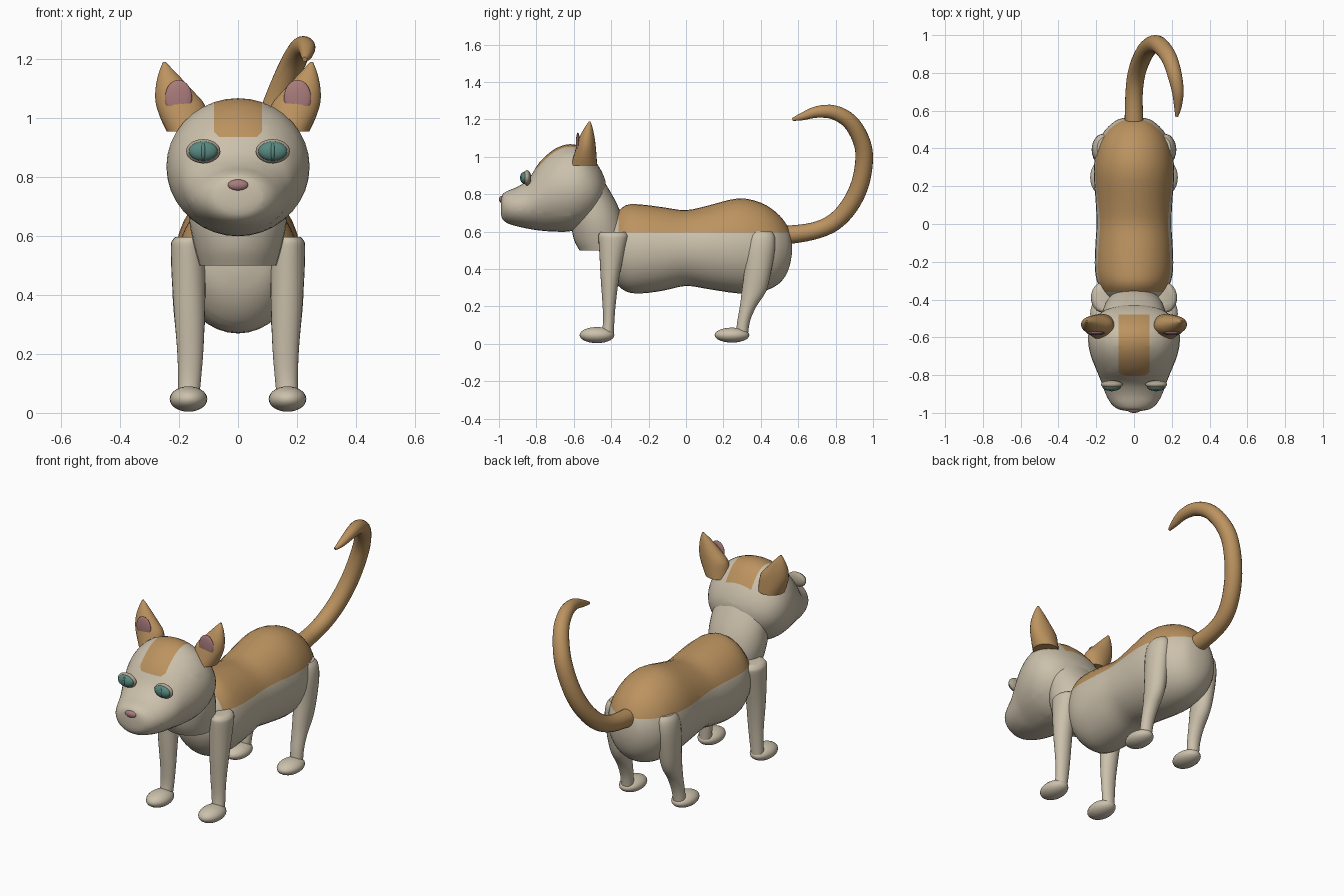
import bpy, bmesh, math
from mathutils import Vector

if "Cube" in bpy.data.objects:
    bpy.data.objects.remove(bpy.data.objects["Cube"])


def mat(name, col):
    m = bpy.data.materials.new(name)
    m.diffuse_color = (*col, 1)
    m.use_nodes = True
    m.node_tree.nodes["Principled BSDF"].inputs["Base Color"].default_value = m.diffuse_color
    return m


CREAM = mat("cream", (0.60, 0.53, 0.41))
GINGER = mat("ginger", (0.50, 0.29, 0.115))
TEAL = mat("teal", (0.10, 0.25, 0.22))
LID = mat("eyelid_tan", (0.42, 0.36, 0.27))
ROSE = mat("rose", (0.40, 0.20, 0.20))


def spline(rows, steps):
    """Smoothly interpolate rows of numbers (Catmull-Rom)."""
    rows = [Vector(r) for r in rows]
    p = [rows[0] * 2 - rows[1]] + rows + [rows[-1] * 2 - rows[-2]]
    out = []
    for i in range(1, len(p) - 2):
        a, b, c, d = p[i - 1:i + 3]
        for s in range(steps):
            t = s / steps
            out.append(0.5 * (b * 2 + (c - a) * t + (a * 2 - b * 5 + c * 4 - d) * t * t
                              + (b * 3 - a - c * 3 + d) * t ** 3))
    return out + [rows[-1]]


def finish(name, bm, mats, angle=50):
    bmesh.ops.recalc_face_normals(bm, faces=bm.faces[:])
    me = bpy.data.meshes.new(name)
    bm.to_mesh(me)
    bm.free()
    for m in mats:
        me.materials.append(m)
    ob = bpy.data.objects.new(name, me)
    bpy.context.collection.objects.link(ob)
    bpy.ops.object.select_all(action='DESELECT')
    ob.select_set(True)
    bpy.context.view_layer.objects.active = ob
    bpy.ops.object.shade_smooth_by_angle(angle=math.radians(angle))
    return ob


def skin(rings):
    """Join equal rings of points into a closed tube."""
    bm = bmesh.new()
    vs = [[bm.verts.new(p) for p in r] for r in rings]
    n = len(vs[0])
    for a, b in zip(vs, vs[1:]):
        for i in range(n):
            j = (i + 1) % n
            bm.faces.new((a[i], a[j], b[j], b[i]))
    bm.faces.new(vs[0])
    bm.faces.new(vs[-1])
    return bm


def circle(n):
    return [(math.cos(2 * math.pi * i / n), math.sin(2 * math.pi * i / n)) for i in range(n)]


def loft_y(rows, n=36, steps=3):
    """Rows: y, top z, bottom z, half width."""
    return skin([[(c * w, y, (t + b) / 2 + s * (t - b) / 2) for c, s in circle(n)]
                 for y, t, b, w in spline(rows, steps)])


def loft_z(rows, side=1, n=24, steps=3):
    """Rows: z, x, y, half width, half depth."""
    return skin([[(side * (x + c * rx), y + s * ry, z) for c, s in circle(n)]
                 for z, x, y, rx, ry in spline(rows, steps)])


def cut(bm, co, no):
    bmesh.ops.bisect_plane(bm, geom=bm.verts[:] + bm.edges[:] + bm.faces[:],
                           plane_co=co, plane_no=no, dist=1e-5)


def paint(bm, rule):
    for f in bm.faces:
        f.material_index = int(rule(f.calc_center_median()))


def ball(name, loc, size, m, seg=24):
    bm = bmesh.new()
    bmesh.ops.create_uvsphere(bm, u_segments=seg, v_segments=14, radius=1)
    for v in bm.verts:
        v.co = Vector(loc) + Vector([a * b for a, b in zip(v.co, size)])
    return finish(name, bm, [m])


# Body with a ginger saddle over the back
bm = loft_y([(-.44, .56, .48, .03), (-.42, .63, .40, .11), (-.38, .69, .33, .155),
             (-.32, .742, .28, .19), (-.24, .745, .27, .207), (-.12, .73, .285, .205),
             (0, .715, .31, .198), (.12, .74, .293, .203), (.28, .778, .27, .213),
             (.4, .755, .278, .198), (.48, .705, .31, .165), (.53, .65, .36, .12),
             (.555, .60, .42, .08), (.566, .54, .48, .03)])
cut(bm, (0, 0, .595), (0, 0, 1))
cut(bm, (0, -.36, 0), (0, 1, 0))
paint(bm, lambda c: c.z > .595 and c.y > -.36)
finish("body", bm, [CREAM, GINGER])

# Neck, flat underneath
finish("neck", loft_z([(.5, 0, -.45, .13, .12), (.56, 0, -.46, .147, .14),
                       (.65, 0, -.475, .165, .14), (.74, 0, -.49, .165, .125),
                       (.84, 0, -.53, .16, .11), (.92, 0, -.57, .14, .1)], n=32), [CREAM], 40)

# Head with a ginger forehead patch
bm = loft_y([(-.99, .765, .695, .035), (-.98, .80, .665, .085), (-.95, .82, .643, .122),
             (-.9, .84, .628, .15), (-.84, .885, .615, .172), (-.78, .975, .606, .196),
             (-.7, 1.043, .6, .228), (-.62, 1.068, .602, .243), (-.55, 1.048, .625, .235),
             (-.49, .985, .67, .2), (-.45, .92, .73, .14), (-.43, .87, .79, .06)])
for x in (-.082, .082):
    cut(bm, (x, 0, 0), (1, 0, 0))
for x in (-1, 1):
    cut(bm, (x * .082, 0, .955), (x * .5, 0, -.5))
cut(bm, (0, 0, .937), (0, 0, 1))
cut(bm, (0, -.48, 0), (0, 1, 0))
paint(bm, lambda c: abs(c.x) < .082 and c.z > .937 and c.y < -.48
      and c.z - .955 > abs(c.x) - .082)
finish("head", bm, [CREAM, GINGER])
ball("nose", (0, -.985, .773), (.035, .015, .019), ROSE)

for side, tag in ((1, "right"), (-1, "left")):
    # Front leg with a flat shoulder, then hind leg
    finish("front_leg_" + tag, loft_z([
        (.05, .168, -.42, .036, .034), (.12, .164, -.413, .039, .03),
        (.22, .162, -.411, .045, .036), (.35, .165, -.407, .053, .049),
        (.48, .168, -.397, .058, .066), (.565, .17, -.39, .058, .078),
        (.585, .168, -.39, .055, .076), (.597, .164, -.39, .048, .068)], side), [CREAM])
    finish("hind_leg_" + tag, loft_z([
        (.04, .168, .298, .034, .032), (.12, .165, .308, .037, .034),
        (.2, .163, .332, .042, .044), (.28, .163, .363, .049, .065),
        (.38, .165, .382, .056, .072), (.5, .166, .395, .058, .08),
        (.57, .162, .4, .052, .075), (.6, .155, .4, .04, .06)], side), [CREAM])
    # Paws
    ball("front_paw_" + tag, (side * .168, -.476, .047), (.064, .093, .043), CREAM)
    ball("hind_paw_" + tag, (side * .168, .246, .047), (.064, .093, .04), CREAM)

    # Ear and its inner pad
    finish("ear_" + tag, loft_z([
        (.955, .17, -.545, .072, .07), (1.0, .183, -.54, .08, .062),
        (1.05, .197, -.535, .082, .053), (1.1, .22, -.53, .06, .042),
        (1.15, .238, -.522, .032, .024), (1.19, .25, -.515, .005, .004)], side), [GINGER])
    ball("inner_ear_" + tag, (side * .202, -.578, 1.07), (.046, .011, .06), ROSE)

    # Eye: lid, iris and slit pupil
    ball("eyelid_" + tag, (side * .118, -.85, .888), (.058, .022, .041), LID)
    ball("iris_" + tag, (side * .118, -.862, .888), (.049, .022, .033), TEAL)
    ball("pupil_" + tag, (side * .118, -.871, .888), (.010, .016, .029), TEAL)

# Tail curling up, forward and to one side; rows: x, y, z, radius
path = spline([(0, .53, .58, .05), (0, .68, .603, .046), (.012, .79, .65, .047),
               (.04, .875, .74, .048), (.075, .932, .86, .048), (.115, .953, 1.0, .047),
               (.15, .932, 1.1, .045), (.188, .875, 1.19, .042), (.215, .79, 1.238, .038),
               (.232, .7, 1.24, .031), (.232, .62, 1.215, .02), (.226, .57, 1.2, .008)], 4)
rings = []
for i, p in enumerate(path):
    d = (path[min(i + 1, len(path) - 1)] - path[max(i - 1, 0)]).to_3d().normalized()
    u = (Vector((1, 0, 0)) - d * d.x).normalized()
    v = d.cross(u)
    rings.append([p.to_3d() + (u * c + v * s) * p[3] for c, s in circle(20)])
finish("tail", skin(rings), [GINGER])
